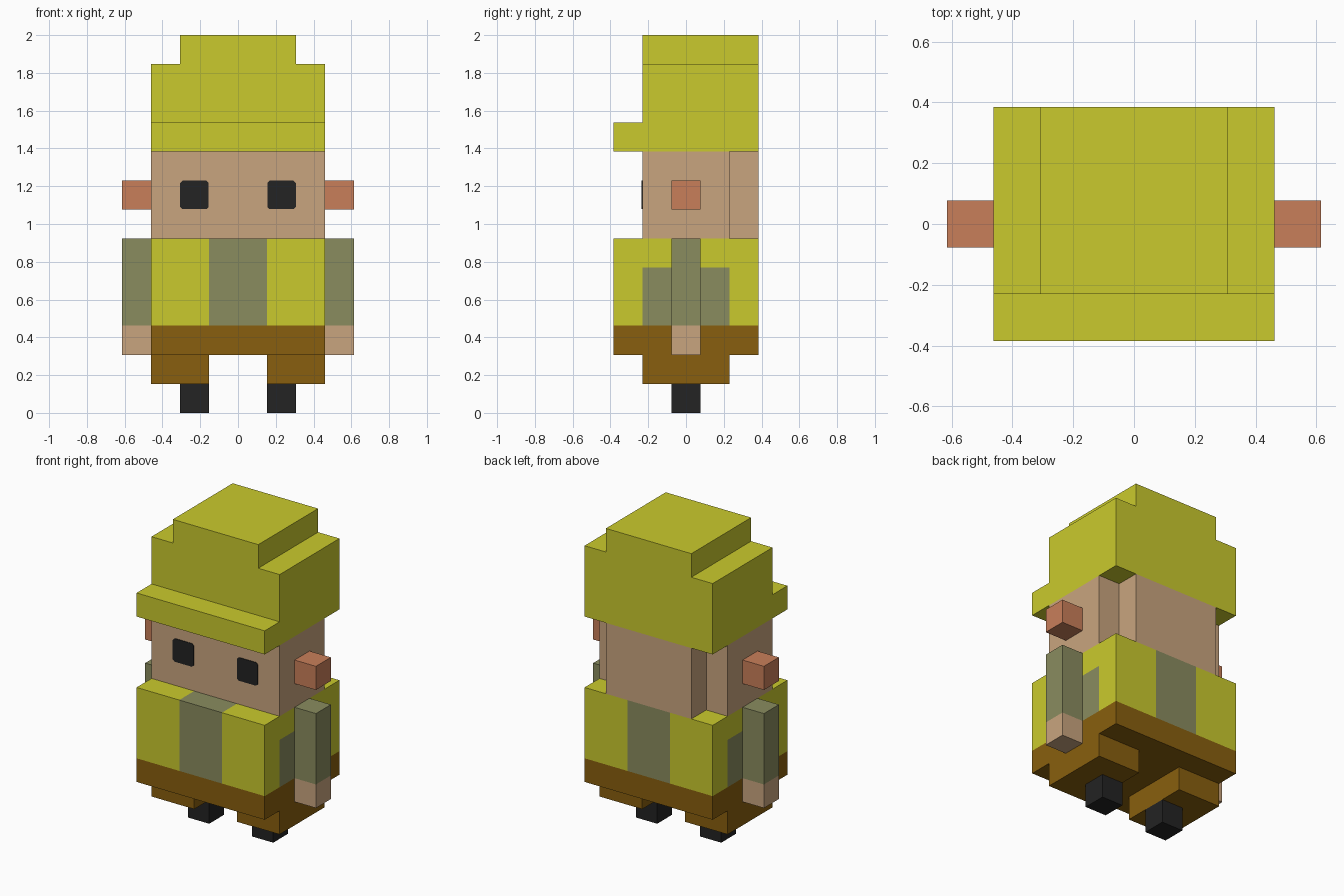
import bpy, bmesh
from mathutils import Vector

if "Cube" in bpy.data.objects:
    bpy.data.objects.remove(bpy.data.objects["Cube"])

U = 2 / 13  # one block; the figure is 13 blocks tall


def material(name, rgb):
    m = bpy.data.materials.new(name)
    lin = [(c / 255 / 12.92) if c < 11 else ((c / 255 + 0.055) / 1.055) ** 2.4 for c in rgb]
    m.diffuse_color = (*lin, 1)
    m.use_nodes = True
    m.node_tree.nodes["Principled BSDF"].inputs["Base Color"].default_value = m.diffuse_color
    return m


YELLOW = material("yellow cloth", (202, 202, 45))
OLIVE = material("olive grey cloth", (138, 140, 95))
BROWN = material("brown cloth", (137, 95, 14))
SKIN = material("skin", (201, 165, 127))
EAR = material("ear pink", (201, 127, 90))
BLACK = material("black", (35, 35, 35))


def prism(name, points, axis, lo, hi, mats, cuts=(), rule=None):
    """Extrude a 2D profile along an axis (block units), cut it, colour by rule."""
    bm = bmesh.new()
    verts = []
    for p in points:
        co = list(p)
        co.insert(axis, lo)
        verts.append(bm.verts.new(Vector(co) * U))
    face = bm.faces.new(verts)
    ext = bmesh.ops.extrude_face_region(bm, geom=[face])["geom"]
    shift = Vector((0, 0, 0))
    shift[axis] = (hi - lo) * U
    bmesh.ops.translate(bm, vec=shift, verts=[g for g in ext if isinstance(g, bmesh.types.BMVert)])
    for ax, pos in cuts:
        normal = Vector((0, 0, 0))
        normal[ax] = 1
        bmesh.ops.bisect_plane(bm, geom=bm.verts[:] + bm.edges[:] + bm.faces[:],
                               plane_co=normal * pos * U, plane_no=normal)
    bmesh.ops.recalc_face_normals(bm, faces=bm.faces[:])
    if rule:
        for f in bm.faces:
            f.material_index = rule(f.calc_center_median() / U, f.normal)
    mesh = bpy.data.meshes.new(name)
    bm.to_mesh(mesh)
    bm.free()
    for m in mats:
        mesh.materials.append(m)
    ob = bpy.data.objects.new(name, mesh)
    bpy.context.collection.objects.link(ob)
    return ob


def box(name, x, y, z, mats, cuts=(), rule=None):
    x = sorted(x)
    pts = [(x[0], y[0]), (x[1], y[0]), (x[1], y[1]), (x[0], y[1])]
    return prism(name, pts, 2, z[0], z[1], mats, cuts, rule)


# Torso: brown belt, yellow coat, olive centre stripe and side panels
def torso_colour(c, n):
    if c.z < 3:
        return 2
    if abs(n.x) > 0.5:
        return 1 if abs(c.y) < 1.5 and c.z < 5 else 0
    return 1 if abs(c.x) < 1 else 0


box("torso", (-3, 3), (-2.5, 2.5), (2, 6), [YELLOW, OLIVE, BROWN],
    [(0, -1), (0, 1), (1, -1.5), (1, 1.5), (2, 3), (2, 5)], torso_colour)

# Head: full-width front, narrower block at the back
prism("head", [(-3, -1.5), (3, -1.5), (3, 1.5), (2, 1.5), (2, 2.5), (-2, 2.5), (-2, 1.5), (-3, 1.5)],
      2, 6, 9, [SKIN])

# Hat: stepped crown and front brim
prism("hat_crown", [(-3, 9), (3, 9), (3, 12), (2, 12), (2, 13), (-2, 13), (-2, 12), (-3, 12)],
      1, -1.5, 2.5, [YELLOW])
box("hat_brim", (-3, 3), (-2.5, -1.5), (9, 10), [YELLOW])

# Paired parts
for s, side in ((-1, "left"), (1, "right")):
    box(f"{side}_ear", (3 * s, 4 * s), (-0.5, 0.5), (7, 8), [EAR])
    box(f"{side}_arm", (3 * s, 4 * s), (-0.5, 0.5), (2, 6), [OLIVE, SKIN],
        [(2, 3)], lambda c, n: 1 if c.z < 3 else 0)
    box(f"{side}_leg", (s, 3 * s), (-1.5, 1.5), (1, 2), [BROWN])
    box(f"{side}_foot", (s, 2 * s), (-0.5, 0.5), (0, 1), [BLACK])
    # Eye plate with clipped corners
    a, b = 0.49, 0.41
    corners = [(a, b), (b, a), (-b, a), (-a, b), (-a, -b), (-b, -a), (b, -a), (a, -b)]
    prism(f"{side}_eye", [(1.5 * s + x, 7.5 + z) for x, z in corners], 1, -1.525, -1.5, [BLACK])
